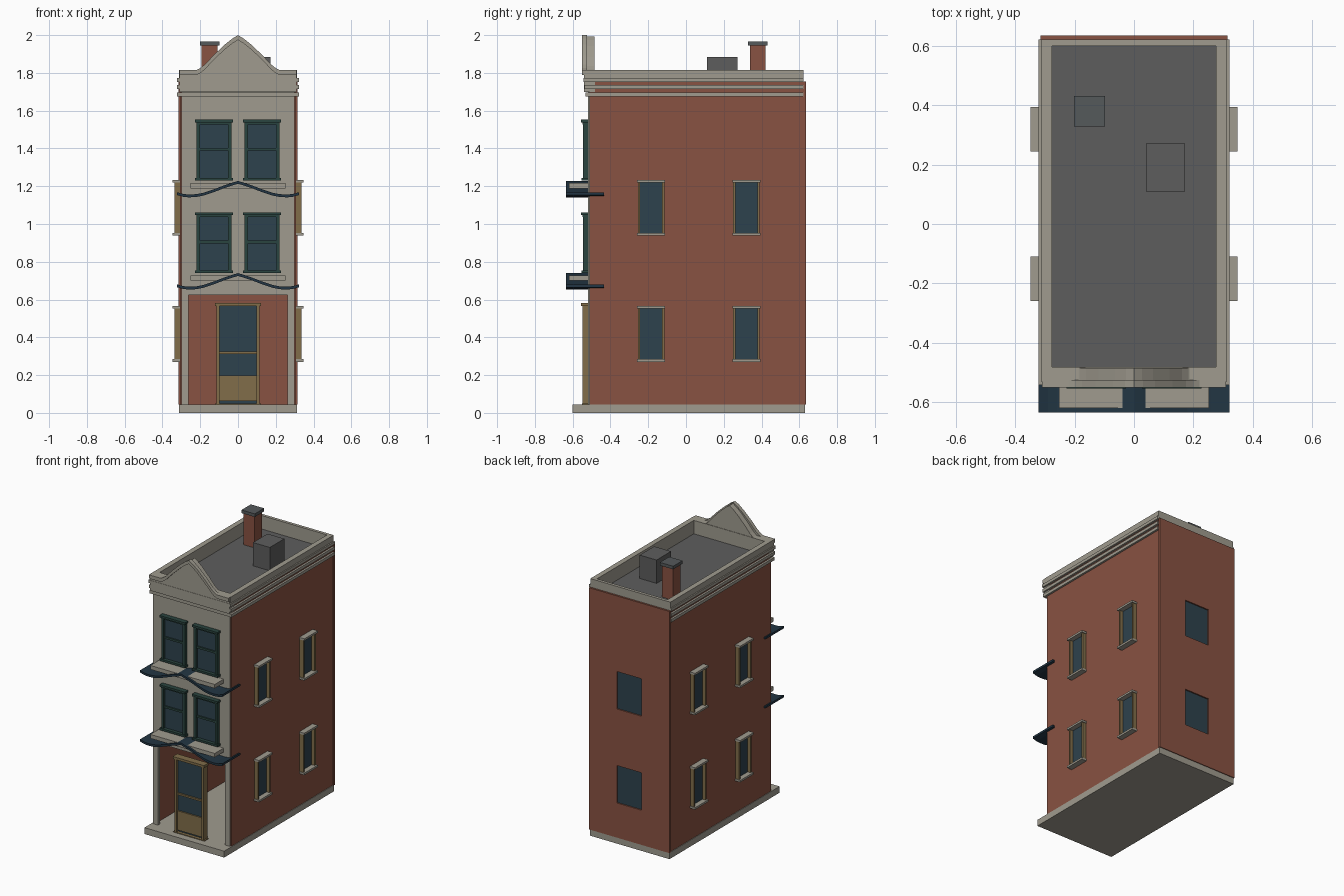
import bpy, bmesh

cube = bpy.data.objects.get("Cube")
if cube:
    bpy.data.objects.remove(cube, do_unlink=True)


def material(name, r, g, b):
    m = bpy.data.materials.new(name)
    m.use_nodes = True
    m.diffuse_color = (r, g, b, 1)
    m.node_tree.nodes["Principled BSDF"].inputs["Base Color"].default_value = (r, g, b, 1)
    return m


STONE = material("pale stone", .35, .33, .275)
BRICK = material("red brick", .25, .085, .054)
ROOF = material("roof grey", .11, .11, .11)
GLASS = material("blue glass", .027, .054, .074)
GREEN = material("dark green", .023, .058, .05)
OCHRE = material("ochre wood", .22, .155, .068)
NAVY = material("navy awning", .016, .036, .056)
METAL = material("cap grey", .09, .1, .105)


def add_object(name, mat, bm):
    bmesh.ops.recalc_face_normals(bm, faces=bm.faces)
    mesh = bpy.data.meshes.new(name)
    bm.to_mesh(mesh)
    bm.free()
    mesh.materials.append(mat)
    ob = bpy.data.objects.new(name, mesh)
    bpy.context.collection.objects.link(ob)
    return ob


def box(name, mat, xs, ys, zs):
    """Box from (min, max) pairs in any order."""
    bm = bmesh.new()
    bmesh.ops.create_cube(bm, size=1)
    for v in bm.verts:
        v.co = [sum(r) / 2 + c * abs(r[1] - r[0]) for r, c in zip((xs, ys, zs), v.co)]
    return add_object(name, mat, bm)


def prism(name, mat, pts, y0, y1):
    """Extrude an x-z outline along y."""
    bm = bmesh.new()
    face = bm.faces.new([bm.verts.new((x, y0, z)) for x, z in pts])
    ext = bmesh.ops.extrude_face_region(bm, geom=[face])
    for v in ext["geom"]:
        if isinstance(v, bmesh.types.BMVert):
            v.co.y = y1
    return add_object(name, mat, bm)


def mirrored(half):
    """Complete a centre-out half profile into a left-to-right one."""
    return [(-x, z) for x, z in reversed(half[1:])] + half


def band(pts, drop):
    return pts + [(x, z - drop) for x, z in reversed(pts)]


def about(c, half):
    return (c - half, c + half)


# Base slab and brick shell
box("base_slab", STONE, (-.312, .312), (-.6, .63), (0, .045))
for s, side in ((1, "left"), (-1, "right")):
    box(side + "_wall", BRICK, (s * .29, s * .308), (-.51, .62), (.04, 1.76))
    box(side + "_back_pier", BRICK, (s * .097, s * .315), (.62, .635), (.045, 1.755))

# Back wall bands between the recessed windows
for i, zs in enumerate(((.045, .29), (.555, .955), (1.22, 1.755))):
    box(f"back_band_{i}", BRICK, (-.097, .097), (.62, .635), zs)
for i, z in enumerate((.29, .955)):
    box(f"back_window_{i}", GLASS, (-.1, .1), (.615, .626), (z, z + .265))
box("back_wall_lining", BRICK, (-.29, .29), (.606, .615), (.045, 1.72))

# Front facade with a wide ground floor opening
prism("front_facade", STONE,
      [(-.3, .045), (-.262, .045), (-.262, .625), (.262, .625), (.262, .045),
       (.3, .045), (.3, 1.8), (-.3, 1.8)], -.52, -.5)

# Roof, parapet and cornice
box("roof_deck", ROOF, (-.29, .29), (-.5, .61), (1.69, 1.72))
box("back_parapet", STONE, (-.31, .31), (.6, .622), (1.755, 1.815))
box("back_parapet_inside", STONE, (-.28, .28), (.6, .618), (1.7, 1.76))
box("front_parapet", STONE, (-.31, .31), (-.54, -.482), (1.7, 1.815))
for s, side in ((1, "left"), (-1, "right")):
    box(side + "_parapet", STONE, (s * .276, s * .313), (-.53, .622), (1.755, 1.815))
    box(side + "_parapet_inside", STONE, (s * .276, s * .3), (-.5, .618), (1.7, 1.76))
for i, z in enumerate((1.675, 1.714, 1.752)):
    front = -.532 - .005 * i
    box(f"front_cornice_{i}", STONE, (-.322, .322), (front, -.5), (z, z + .021))
    for s, side in ((1, "left"), (-1, "right")):
        box(f"{side}_cornice_{i}", STONE, (s * .3, s * .322), (front, .622), (z, z + .021))

# Flared gable with raised trim
gable = mirrored([(0, 2), (.03, 1.982), (.07, 1.95), (.13, 1.893),
                  (.175, 1.845), (.2, 1.825), (.22, 1.815)])
prism("gable", STONE, [(-.2, 1.75)] + [(x * .92, z - .008) for x, z in gable] + [(.2, 1.75)],
      -.54, -.485)
prism("gable_trim", STONE, band([(-.31, 1.815)] + gable + [(.31, 1.815)], .026), -.551, -.525)

# Chimney and roof hatch
box("chimney", BRICK, (-.192, -.108), (.338, .422), (1.71, 1.95))
box("chimney_cap", METAL, (-.202, -.098), (.328, .432), (1.945, 1.967))
box("roof_hatch", ROOF, (.04, .172), (.11, .272), (1.71, 1.885))

# Side windows, two per floor on each side
for s, side in ((1, "left"), (-1, "right")):
    for y in (-.185, .32):
        for z in (.27, .938):
            tag = side + "_window_"
            box(tag + "glass", GLASS, (s * .3, s * .312), about(y, .062), (z + .01, z + .285))
            box(tag + "sill", STONE, (s * .3, s * .348), about(y, .075), (z, z + .014))
            box(tag + "lintel", STONE, (s * .3, s * .348), about(y, .075), (z + .282, z + .296))
            for e in (-1, 1):
                box(tag + "jamb", OCHRE, (s * .3, s * .336), (y + e * .058, y + e * .07),
                    (z + .014, z + .282))

# Front sash windows
for x in (-.127, .127):
    for z in (.74, 1.23):
        box("front_glass", GLASS, about(x, .08), (-.528, -.51), (z + .01, z + .315))
        box("front_window_head", GREEN, about(x, .1), (-.555, -.51), (z + .308, z + .322))
        box("front_window_frieze", GREEN, about(x, .092), (-.547, -.51), (z + .298, z + .31))
        box("front_window_sill", GREEN, about(x, .1), (-.552, -.51), (z, z + .014))
        box("front_window_rail", GREEN, about(x, .08), (-.538, -.51), about(z + .165, .007))
        for e in (-1, 1):
            box("front_window_jamb", GREEN, (x + e * .075, x + e * .092), (-.545, -.51),
                (z + .012, z + .3))

# Curved awnings with stone ledges
awning = mirrored([(0, 1.228), (.03, 1.219), (.08, 1.202), (.13, 1.183), (.18, 1.166),
                   (.22, 1.158), (.26, 1.156), (.29, 1.159), (.322, 1.168)])
for dz in (0, -.488):
    box("window_ledge", STONE, (-.252, .252), (-.62, -.51), (1.188 + dz, 1.216 + dz))
    prism("awning", NAVY, band([(x, z + dz) for x, z in awning], .015), -.635, -.433)

# Glazed front door
box("door_head", OCHRE, (-.122, .122), (-.555, -.505), (.565, .582))
box("door_foot", OCHRE, (-.122, .122), (-.55, -.505), (.035, .05))
for e in (-1, 1):
    box("door_jamb", OCHRE, (e * .098, e * .113), (-.548, -.505), (.045, .57))
box("door_panel", OCHRE, (-.1, .1), (-.538, -.51), (.062, .198))
box("door_glass", GLASS, (-.1, .1), (-.528, -.515), (.045, .57))
box("door_rail", OCHRE, (-.1, .1), (-.54, -.51), about(.318, .006))
